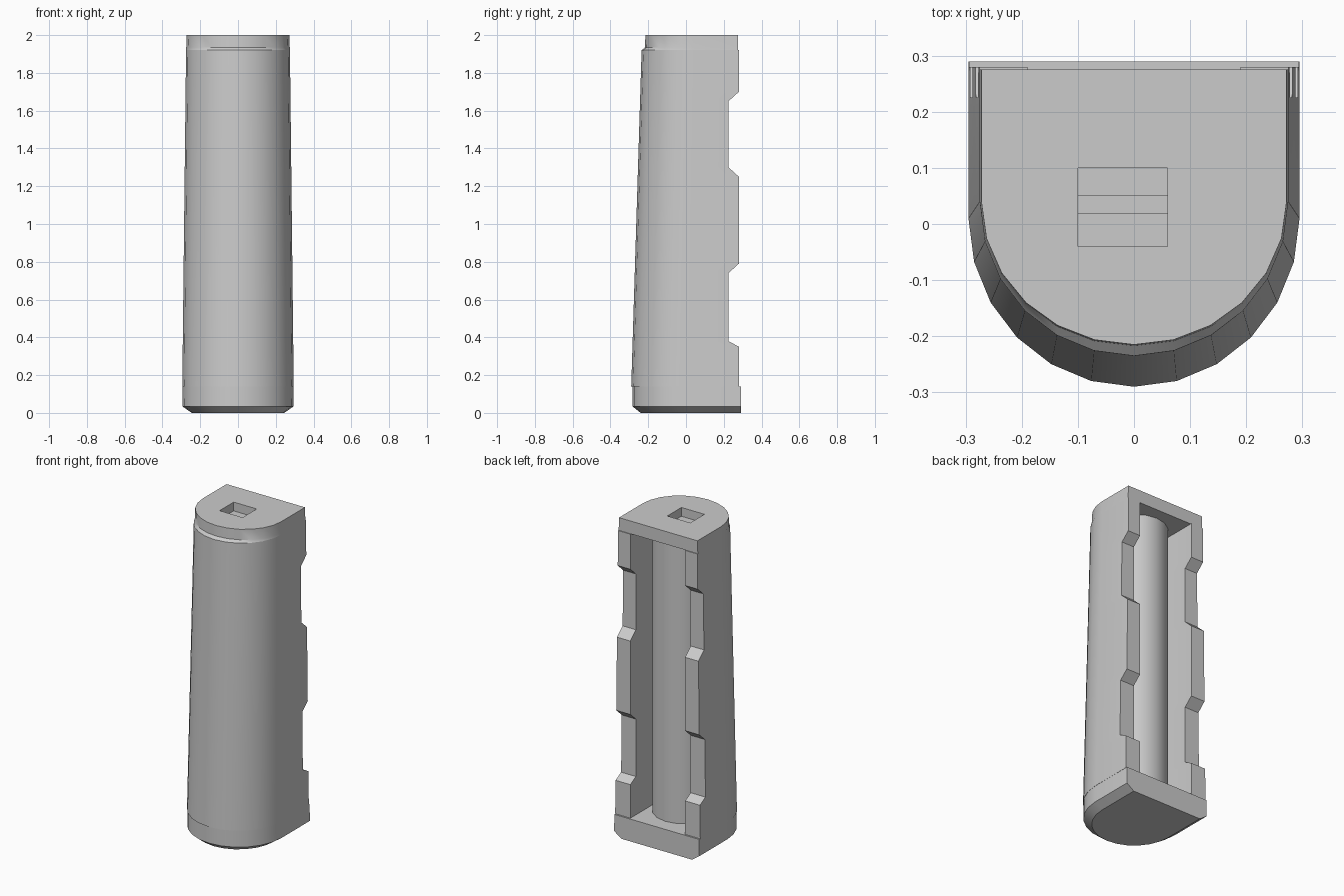
import bpy, bmesh
from math import sin, cos, pi, radians

cube = bpy.data.objects.get("Cube")
if cube:
    bpy.data.objects.remove(cube, do_unlink=True)

grey = bpy.data.materials.new("plain_grey")
grey.use_nodes = True
COLOUR = (0.6, 0.6, 0.6, 1)
grey.diffuse_color = COLOUR
grey.node_tree.nodes["Principled BSDF"].inputs["Base Color"].default_value = COLOUR


def arch(width, centre, front, back, steps=12):
    """D-shaped outline: square at the back, half ellipse at the front."""
    pts = [(width, back)]
    for i in range(steps + 1):
        a = pi * i / steps
        pts.append((width * cos(a), centre - (centre - front) * sin(a)))
    return pts + [(-width, back)]


def loft(name, sections, angle=30):
    """Join stacked outlines of equal point count into a closed solid."""
    bm = bmesh.new()
    rings = [[bm.verts.new((x, y, z)) for x, y in pts] for z, pts in sections]
    n = len(rings[0])
    for low, high in zip(rings, rings[1:]):
        for i in range(n):
            j = (i + 1) % n
            bm.faces.new((low[i], low[j], high[j], high[i]))
    bm.faces.new(rings[0])
    bm.faces.new(rings[-1])
    bmesh.ops.recalc_face_normals(bm, faces=bm.faces[:])
    mesh = bpy.data.meshes.new(name)
    bm.to_mesh(mesh)
    bm.free()
    obj = bpy.data.objects.new(name, mesh)
    bpy.context.collection.objects.link(obj)
    mesh.materials.append(grey)
    select(obj)
    bpy.ops.object.shade_smooth_by_angle(angle=radians(angle))
    return obj


def select(obj):
    bpy.ops.object.select_all(action='DESELECT')
    obj.select_set(True)
    bpy.context.view_layer.objects.active = obj


def carve_box(target, x0, x1, y0, y1, z0, z1):
    """Cut a box-shaped pocket out of the target."""
    box = [(x0, y0), (x1, y0), (x1, y1), (x0, y1)]
    cutter = loft("cutter", [(z0, box), (z1, box)])
    cutter.hide_render = True
    mod = target.modifiers.new("pocket", 'BOOLEAN')
    mod.object = cutter
    mod.solver = 'EXACT'
    select(target)
    bpy.ops.object.modifier_apply(modifier=mod.name)
    bpy.data.objects.remove(cutter, do_unlink=True)


# Base cap with a chamfered foot
loft("base_cap", [
    (0.0, arch(0.245, 0.01, -0.24, 0.29)),
    (0.035, arch(0.295, 0.01, -0.284, 0.29)),
    (0.14, arch(0.294, 0.01, -0.284, 0.29)),
])

# Tapered open-backed shell with notched back rims
FLUSH, NOTCH, LOW, HIGH = 0.28, 0.225, 0.14, 1.92
rim = [(LOW, FLUSH), (0.35, FLUSH), (0.38, NOTCH), (0.74, NOTCH), (0.79, FLUSH),
       (1.25, FLUSH), (1.30, NOTCH), (1.65, NOTCH), (1.70, FLUSH), (HIGH, FLUSH)]
sections = []
for z, back in rim:
    t = (z - LOW) / (HIGH - LOW)
    outer = arch(0.295 - 0.02 * t, 0.01 + 0.03 * t, -0.29 + 0.055 * t, back)
    inner = arch(0.19, 0.02, -0.17, back)
    sections.append((z, outer + inner[::-1]))
loft("shell", sections)

# Round core standing in the cavity
circle = [(0.183 * cos(2 * pi * i / 16), 0.018 + 0.183 * sin(2 * pi * i / 16))
          for i in range(16)]
loft("core", [(0.14, circle), (1.92, circle)])

# Top cap, slightly set back at the front, with a stepped pocket
cap = loft("top_cap", [
    (1.92, arch(0.275, 0.04, -0.235, 0.275)),
    (1.935, arch(0.274, 0.04, -0.217, 0.275)),
    (2.0, arch(0.272, 0.04, -0.215, 0.275)),
])
carve_box(cap, -0.10, 0.06, -0.04, 0.10, 1.945, 2.1)
carve_box(cap, -0.10, 0.06, 0.02, 0.05, 1.93, 1.96)
select(cap)
bpy.ops.object.shade_smooth_by_angle(angle=radians(30))
